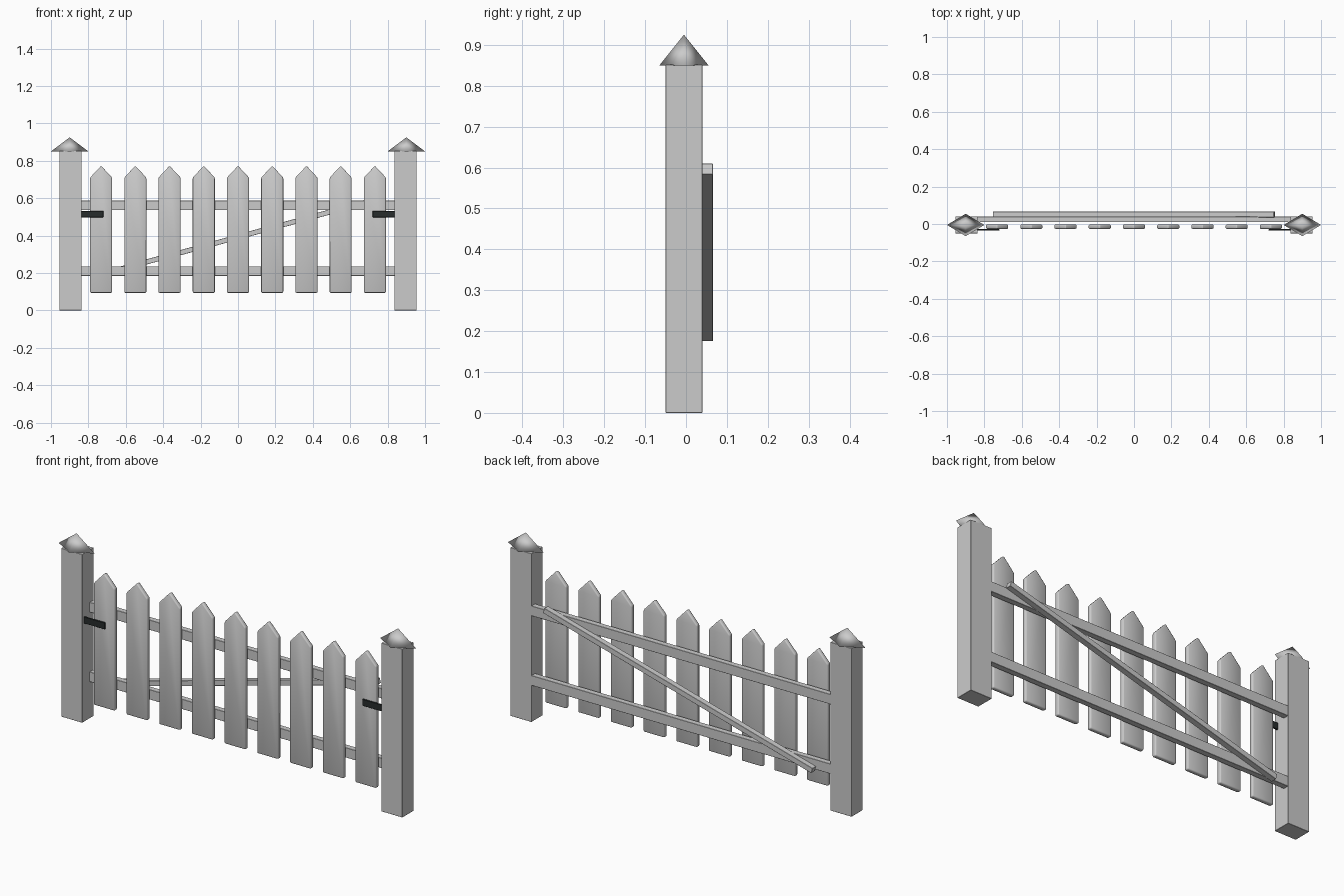
import bpy, bmesh
from math import atan2
from mathutils import Vector, Matrix

if "Cube" in bpy.data.objects:
    bpy.data.objects.remove(bpy.data.objects["Cube"])


def make_object(name, bm, smooth=False):
    bmesh.ops.recalc_face_normals(bm, faces=bm.faces)
    mesh = bpy.data.meshes.new(name)
    bm.to_mesh(mesh)
    bm.free()
    for p in mesh.polygons:
        p.use_smooth = smooth
    obj = bpy.data.objects.new(name, mesh)
    bpy.context.collection.objects.link(obj)
    return obj


def box(name, lo, hi, bevel=0.001):
    lo, hi = Vector(lo), Vector(hi)
    bm = bmesh.new()
    bmesh.ops.create_cube(bm, size=1)
    bmesh.ops.scale(bm, vec=hi - lo, verts=bm.verts)
    obj = make_object(name, bm)
    obj.location = (lo + hi) / 2
    if bevel:
        obj.modifiers.new("bevel", 'BEVEL').width = bevel
        obj.modifiers["bevel"].segments = 1
    return obj


def picket(name, x):
    w, y0, y1 = 0.059, -0.026, -0.003
    profile = [(-w, 0.094), (w, 0.094), (w, 0.71), (0, 0.773), (-w, 0.71)]
    bm = bmesh.new()
    face = bm.faces.new([bm.verts.new((px, y0, pz)) for px, pz in profile])
    ext = bmesh.ops.extrude_face_region(bm, geom=[face])
    verts = [v for v in ext["geom"] if isinstance(v, bmesh.types.BMVert)]
    bmesh.ops.translate(bm, vec=(0, y1 - y0, 0), verts=verts)
    obj = make_object(name, bm, smooth=True)
    obj.location.x = x
    mod = obj.modifiers.new("rounded_edges", 'BEVEL')
    mod.width = 0.006
    mod.segments = 2
    return obj


iron = bpy.data.materials.new("dark_iron")
iron.diffuse_color = (0.02, 0.025, 0.025, 1)
iron.use_nodes = True
iron.node_tree.nodes["Principled BSDF"].inputs["Base Color"].default_value = iron.diffuse_color

# Posts, pointed caps and iron straps on both sides
for side, s in (("left", -1), ("right", 1)):
    c = 0.896 * s
    box(f"{side}_post", (c - 0.059, -0.05, 0), (c + 0.059, 0.04, 0.852))

    bm = bmesh.new()
    bmesh.ops.create_cone(bm, cap_ends=True, segments=4, radius1=1, radius2=0, depth=1)
    # turn the base so its corners lie on the axes
    v = max((v for v in bm.verts if v.co.z < 0), key=lambda v: v.co.x)
    bmesh.ops.rotate(bm, verts=bm.verts,
                     matrix=Matrix.Rotation(-atan2(v.co.y, v.co.x), 3, 'Z'))
    bmesh.ops.scale(bm, vec=(0.1, 0.06, 0.075), verts=bm.verts)
    cap = make_object(f"{side}_post_cap", bm, smooth=True)
    cap.location = (0.9 * s, -0.005, 0.8875)

    x0, x1 = sorted((0.72 * s, 0.842 * s))
    strap = box(f"{side}_strap", (x0, -0.036, 0.498), (x1, -0.028, 0.531))
    strap.data.materials.append(iron)

# Nine pointed pickets
for i in range(9):
    picket(f"picket_{i + 1}", (i - 4) * 0.183)

# Horizontal rails
for name, z in (("lower_rail", 0.21), ("upper_rail", 0.562)):
    box(name, (-0.85, 0.01, z - 0.025), (0.85, 0.039, z + 0.025))

# Diagonal brace on the back
brace = box("diagonal_brace", (-0.778, 0.036, 0.379), (0.778, 0.066, 0.406))
brace.rotation_euler.y = -atan2(0.2045, 0.751)
